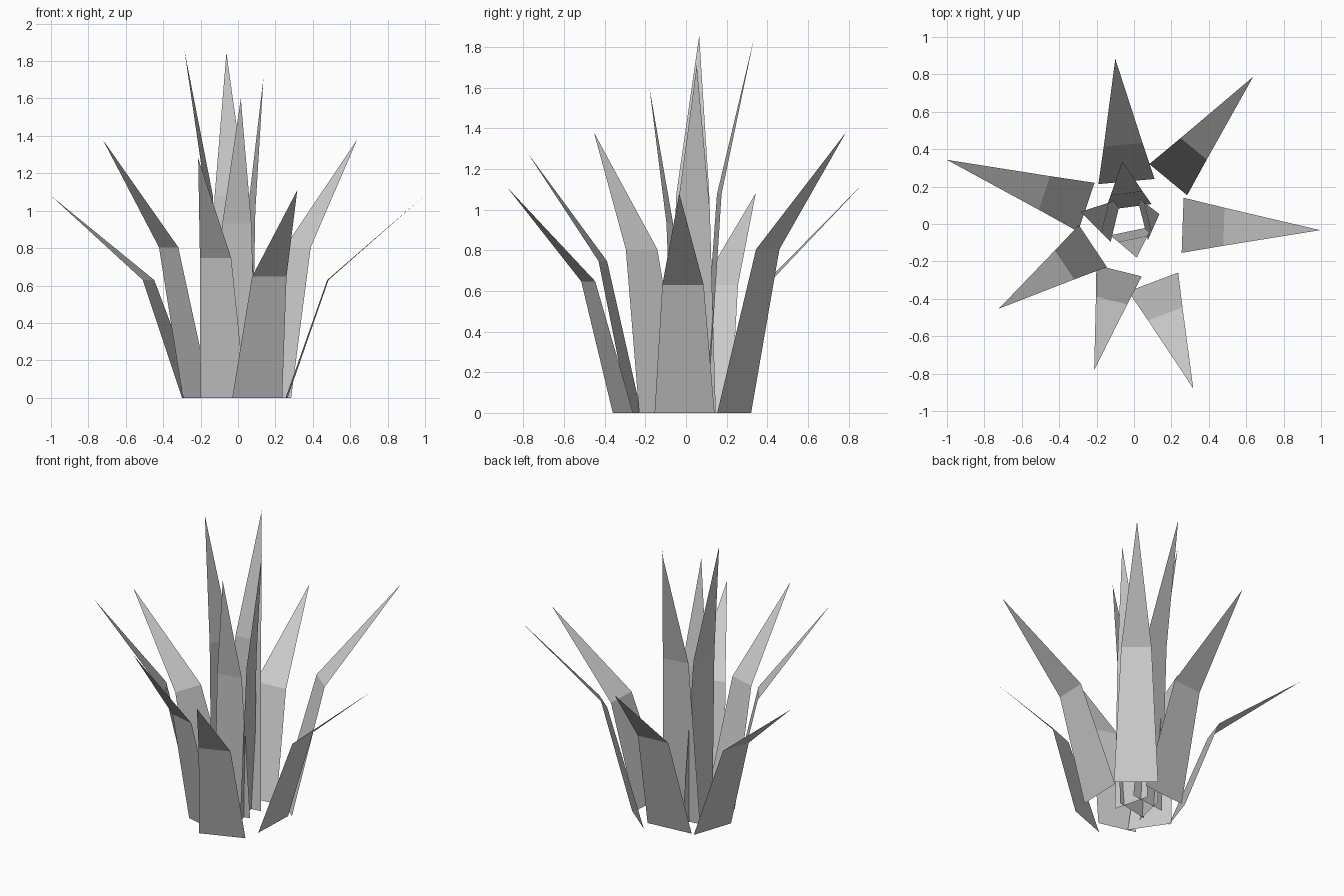
import bpy
from mathutils import Vector


def leaf(name, base, tip, height, width):
    """Flat blade: tapering lower panel, bent outward into a pointed tip."""
    b, t = Vector(base), Vector(tip)
    out = (t - b).normalized()
    side = Vector((-out.y, out.x)) * width / 2
    m = b.lerp(t, 0.3)
    mz = height * 0.583
    verts = [(*(b + side), 0), (*(b - side), 0),
             (*(m - side * 0.69), mz), (*(m + side * 0.69), mz),
             (*t, height)]
    mesh = bpy.data.meshes.new(name)
    mesh.from_pydata(verts, [], [(0, 1, 2, 3), (3, 2, 4)])
    mesh.update()
    bpy.context.collection.objects.link(bpy.data.objects.new(name, mesh))


# Outer ring of spreading leaves: base centre, tip, height, base width
outer = [
    ((-0.255, 0.09), (-1.0, 0.343), 1.08, 0.275),
    ((-0.22, -0.118), (-0.723, -0.453), 1.38, 0.27),
    ((-0.08, -0.25), (-0.213, -0.78), 1.28, 0.25),
    ((0.103, -0.31), (0.317, -0.88), 1.11, 0.285),
    ((0.26, -0.007), (0.995, -0.033), 1.08, 0.295),
    ((0.183, 0.237), (0.637, 0.787), 1.38, 0.262),
    ((-0.04, 0.227), (-0.10, 0.883), 1.14, 0.302),
]
# Inner ring of tall upright leaves
inner = [
    ((-0.03, 0.09), (-0.062, 0.335), 1.845, 0.25),
    ((-0.097, 0.02), (-0.286, 0.065), 1.855, 0.24),
    ((-0.015, -0.037), (0.015, -0.18), 1.60, 0.23),
    ((0.045, 0.03), (0.136, 0.053), 1.71, 0.24),
]

for ring, leaves in (("outer_leaf", outer), ("inner_leaf", inner)):
    for i, args in enumerate(leaves, 1):
        leaf(f"{ring}_{i}", *args)
